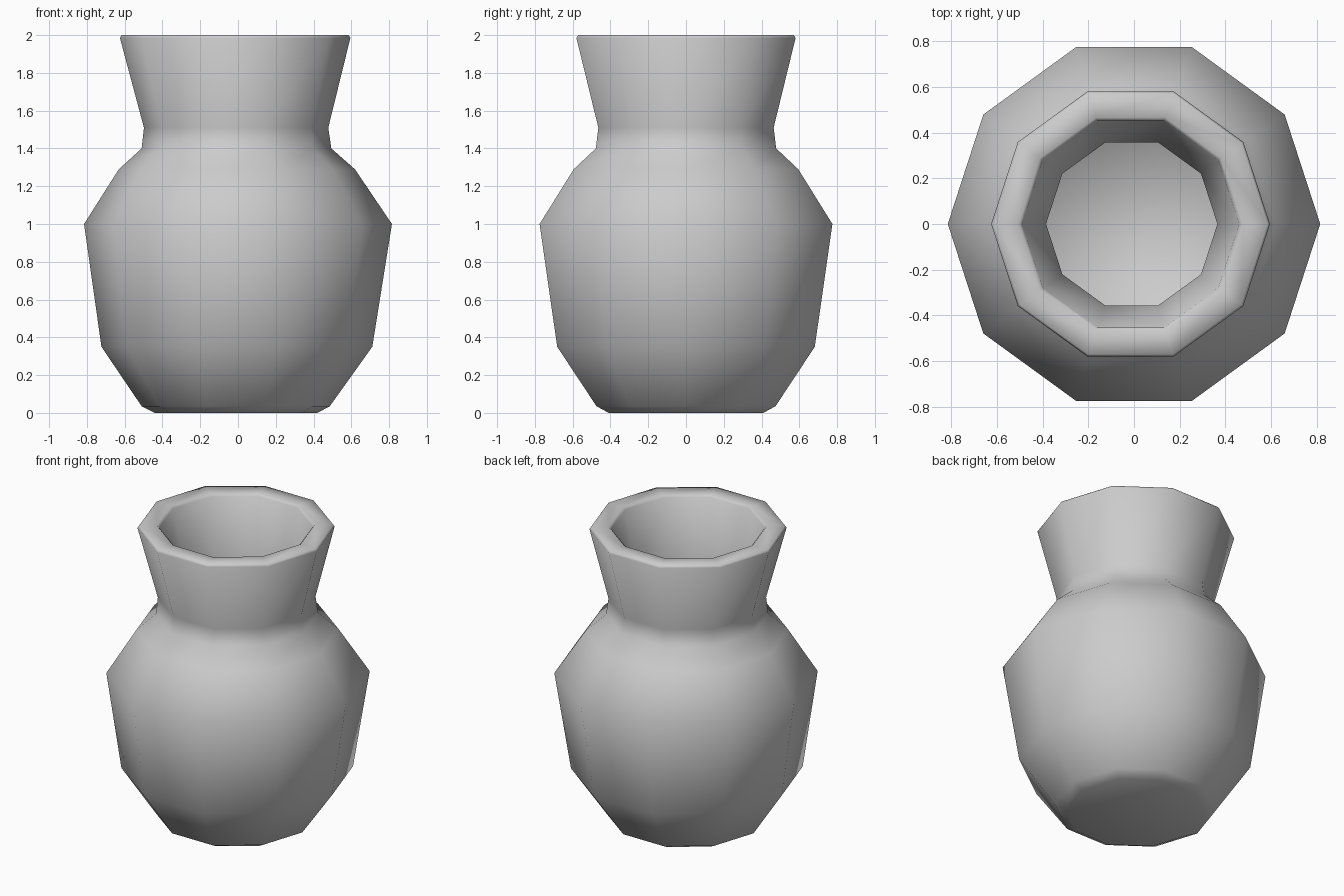
import bpy, bmesh, math

if "Cube" in bpy.data.objects:
    bpy.data.objects.remove(bpy.data.objects["Cube"])

SIDES = 10

# Profile rings (radius, height, x offset): outer wall from base up to the rim
outer = [(0.43, 0.0, -0.01), (0.498, 0.035, -0.012), (0.717, 0.35, -0.006),
         (0.815, 1.0, 0.0), (0.625, 1.29, -0.006), (0.502, 1.4, -0.008),
         (0.488, 1.51, -0.01), (0.61, 1.985, -0.015), (0.60, 2.0, -0.015)]
# Inner wall from the rim down to the cavity floor
inner = [(0.49, 2.0, -0.015), (0.475, 1.985, -0.015), (0.375, 1.52, -0.01),
         (0.385, 1.37, -0.008), (0.53, 1.21, -0.006), (0.695, 0.98, 0.0),
         (0.61, 0.39, -0.006), (0.42, 0.12, -0.01)]

bm = bmesh.new()


def ring(r, z, cx):
    return [bm.verts.new((cx + r * math.cos(2 * math.pi * i / SIDES),
                          r * math.sin(2 * math.pi * i / SIDES), z))
            for i in range(SIDES)]


# Bridge the rings into walls, then cap the base and the cavity floor
rings = [ring(*p) for p in outer + inner]
for a, b in zip(rings, rings[1:]):
    for i in range(SIDES):
        j = (i + 1) % SIDES
        bm.faces.new((a[i], a[j], b[j], b[i]))
bm.faces.new(rings[0][::-1])
bm.faces.new(rings[-1])
bmesh.ops.recalc_face_normals(bm, faces=bm.faces)

mesh = bpy.data.meshes.new("vase")
bm.to_mesh(mesh)
bm.free()
vase = bpy.data.objects.new("vase", mesh)
bpy.context.collection.objects.link(vase)

# Smooth shading over the faceted body
bpy.context.view_layer.objects.active = vase
vase.select_set(True)
bpy.ops.object.shade_smooth_by_angle(angle=math.radians(65))
